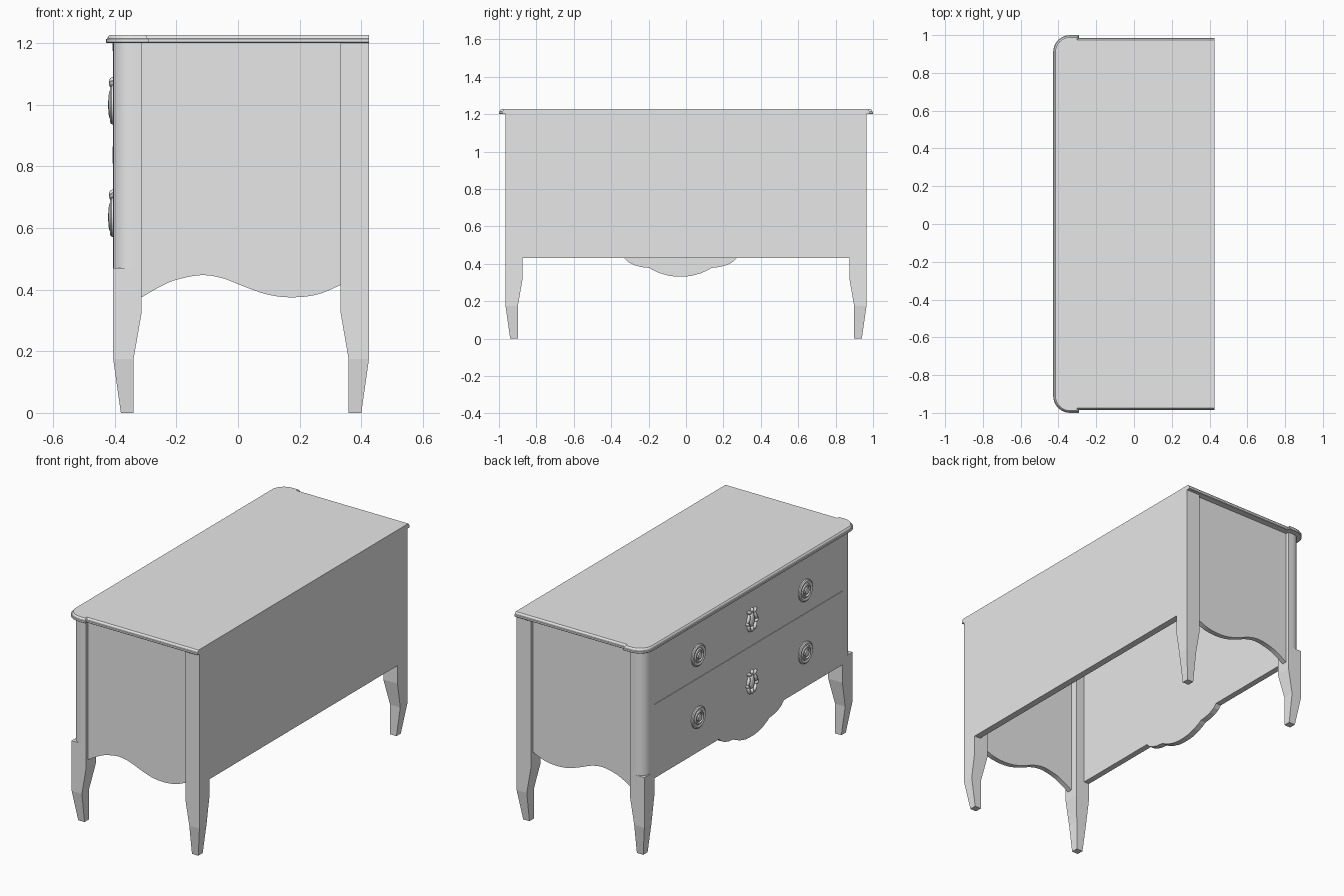
import bpy, bmesh, math
from mathutils import Matrix

cube = bpy.data.objects.get("Cube")
if cube:
    bpy.data.objects.remove(cube, do_unlink=True)

GREY = (0.8, 0.8, 0.8, 1.0)
mat = bpy.data.materials.new("plain grey")
mat.use_nodes = True
mat.diffuse_color = GREY
mat.node_tree.nodes["Principled BSDF"].inputs["Base Color"].default_value = GREY


def finish(name, bm, smooth=False):
    """Turn a bmesh into a named object."""
    bmesh.ops.recalc_face_normals(bm, faces=bm.faces)
    mesh = bpy.data.meshes.new(name)
    bm.to_mesh(mesh)
    bm.free()
    mesh.materials.append(mat)
    ob = bpy.data.objects.new(name, mesh)
    bpy.context.collection.objects.link(ob)
    if smooth:
        bpy.ops.object.select_all(action='DESELECT')
        ob.select_set(True)
        bpy.context.view_layer.objects.active = ob
        bpy.ops.object.shade_smooth_by_angle(angle=math.radians(35))
    return ob


def loft(name, rings, smooth=False):
    """Skin a stack of equal closed rings and cap both ends."""
    bm = bmesh.new()
    rows = [[bm.verts.new(p) for p in ring] for ring in rings]
    n = len(rows[0])
    for a, b in zip(rows, rows[1:]):
        for i in range(n):
            j = (i + 1) % n
            bm.faces.new((a[i], a[j], b[j], b[i]))
    bm.faces.new(rows[0])
    bm.faces.new(rows[-1])
    return finish(name, bm, smooth)


def box(name, x0, x1, y0, y1, z0, z1):
    ring = [(x0, y0), (x1, y0), (x1, y1), (x0, y1)]
    return loft(name, [[(x, y, z) for x, y in ring] for z in (z0, z1)])


def spline(pts, steps=5):
    """Catmull-Rom curve through the points."""
    p = [pts[0]] + pts + [pts[-1]]
    out = []
    for a, b, c, d in zip(p, p[1:], p[2:], p[3:]):
        for k in range(steps):
            t = k / steps
            out.append(tuple(0.5 * (2 * q + (r - o) * t + (2 * o - 5 * q + 4 * r - s) * t * t
                                    + (3 * q - o - 3 * r + s) * t ** 3)
                             for o, q, r, s in zip(a, b, c, d)))
    return out + [pts[-1]]


def arc(cx, cy, r, a0, a1, n=10):
    return [(cx + r * math.cos(math.radians(a0 + (a1 - a0) * k / n)),
             cy + r * math.sin(math.radians(a0 + (a1 - a0) * k / n))) for k in range(n + 1)]


FRONT, BACK, SIDE, POST = -0.405, 0.425, 0.965, 0.092
TOP_Z = 1.2
MID = -0.03  # centre of the drawer fittings and apron


# Top board: rounded front corners with small ears, moulded edge, plain back
def board_outline(inset):
    x0, ear, side, r = -0.428 + inset, 1.0 - inset, 0.985 - inset, 0.09 - inset
    half = [(BACK, side), (-0.29 - inset, side), (-0.29 - inset, ear)]
    half += arc(x0 + r, ear - r, r, 90, 180)
    return half + [(x, -y) for x, y in reversed(half)]


edge = [(1.200, 0.003), (1.203, 0.0), (1.213, 0.0), (1.215, 0.004), (1.222, 0.007), (1.227, 0.012)]
loft("top_board", [[(x, y, z) for x, y in board_outline(i)] for z, i in edge])

# Legs: (height, outer inset, inner distance from the outer face)
for s, label in ((1, "left"), (-1, "right")):
    for xo, d, top, end in ((FRONT, 1, 0.47, "front"), (BACK, -1, TOP_Z, "back")):
        rings = []
        for z, o, i in ((0, 0.025, 0.066), (0.175, 0, 0.066), (0.325, 0, POST), (top, 0, POST)):
            rings.append([(xo + d * u, s * (SIDE - v), z)
                          for u, v in ((o, o), (i, o), (i, i), (o, i))])
        loft(f"{end}_{label}_leg", rings)

    # Rounded front corner post above the square leg
    r = 0.06
    prof = [(FRONT + POST, SIDE - POST), (FRONT + POST, SIDE)]
    prof += arc(FRONT + r, SIDE - r, r, 90, 180) + [(FRONT, SIDE - POST)]
    loft(f"front_{label}_post", [[(x, s * y, z) for x, y in prof] for z in (0.47, TOP_Z)], True)

    # Recessed side panel with a wavy lower edge
    wave = spline([(FRONT + POST, 0.375), (-0.25, 0.411), (-0.2, 0.432), (-0.12, 0.447), (-0.05, 0.437),
                   (0.02, 0.41), (0.1, 0.383), (0.18, 0.375), (0.26, 0.385), (BACK - POST, 0.415)])
    prof = wave + [(BACK - POST, TOP_Z), (FRONT + POST, TOP_Z)]
    loft(f"{label}_side_panel", [[(x, s * y, z) for x, z in prof] for y in (0.915, 0.945)])

# Back panel, flush with the back legs
W = SIDE - POST
box("back_panel", BACK - 0.04, BACK, -W, W, 0.43, TOP_Z)

# Drawer front with a scalloped apron
half = [(0.3, 0.43), (0.28, 0.41), (0.25, 0.394), (0.21, 0.383), (0.165, 0.378),
        (0.15, 0.368), (0.11, 0.35), (0.06, 0.336), (0.025, 0.332)]
scallop = [(MID - y, z) for y, z in half] + [(MID + y, z) for y, z in reversed(half)]
prof = [(-W, 0.43)] + scallop + [(W, 0.43), (W, TOP_Z), (-W, TOP_Z)]
loft("drawer_front", [[(x, y, z) for y, z in prof] for x in (FRONT, FRONT + 0.035)])

# Thin rails marking the drawer divisions
for name, z0, z1 in (("middle_rail", 0.81, 0.865), ("top_rail", 1.175, TOP_Z)):
    box(name, FRONT - 0.003, FRONT + 0.002, -W, W, z0, z1)


# Round pulls: turned profile of (radius, depth)
def pull(name, y, z):
    prof = [(0.064, 0), (0.063, 0.006), (0.056, 0.011), (0.048, 0.008), (0.042, 0.007), (0.038, 0.013),
            (0.031, 0.015), (0.026, 0.008), (0.02, 0.008), (0.018, 0.015), (0.01, 0.017)]
    loft(name, [[(FRONT - d, y + a, z + b) for a, b in arc(0, 0, r, 0, 345, 23)]
                for r, d in prof], True)


# Keyhole plates: flattened leaves (offset y, offset z, half width, half height, tilt)
def keyhole_plate(name, y, z):
    bm = bmesh.new()
    leaves = [(0, 0, 0.02, 0.042, 0), (0, 0.056, 0.012, 0.014, 0), (0, -0.055, 0.013, 0.016, 0)]
    for s in (1, -1):
        leaves += [(s * 0.024, 0.047, 0.022, 0.01, s * 25), (s * 0.034, 0.012, 0.01, 0.028, s * 20),
                   (s * 0.042, -0.016, 0.015, 0.009, s * 35), (s * 0.028, -0.045, 0.011, 0.025, -s * 25)]
    for dy, dz, w, h, tilt in leaves:
        m = (Matrix.Translation((FRONT, y + dy, z + dz)) @ Matrix.Rotation(math.radians(tilt), 4, 'X')
             @ Matrix.Diagonal((0.014, w, h, 1)))
        bmesh.ops.create_uvsphere(bm, u_segments=12, v_segments=8, radius=1, matrix=m)
    finish(name, bm, True)


for label, z in (("lower", 0.635), ("upper", 1.0)):
    for s, side in ((1, "left"), (-1, "right")):
        pull(f"{label}_{side}_pull", MID + s * 0.497, z)
    keyhole_plate(f"{label}_keyhole_plate", MID, z + 0.02)
